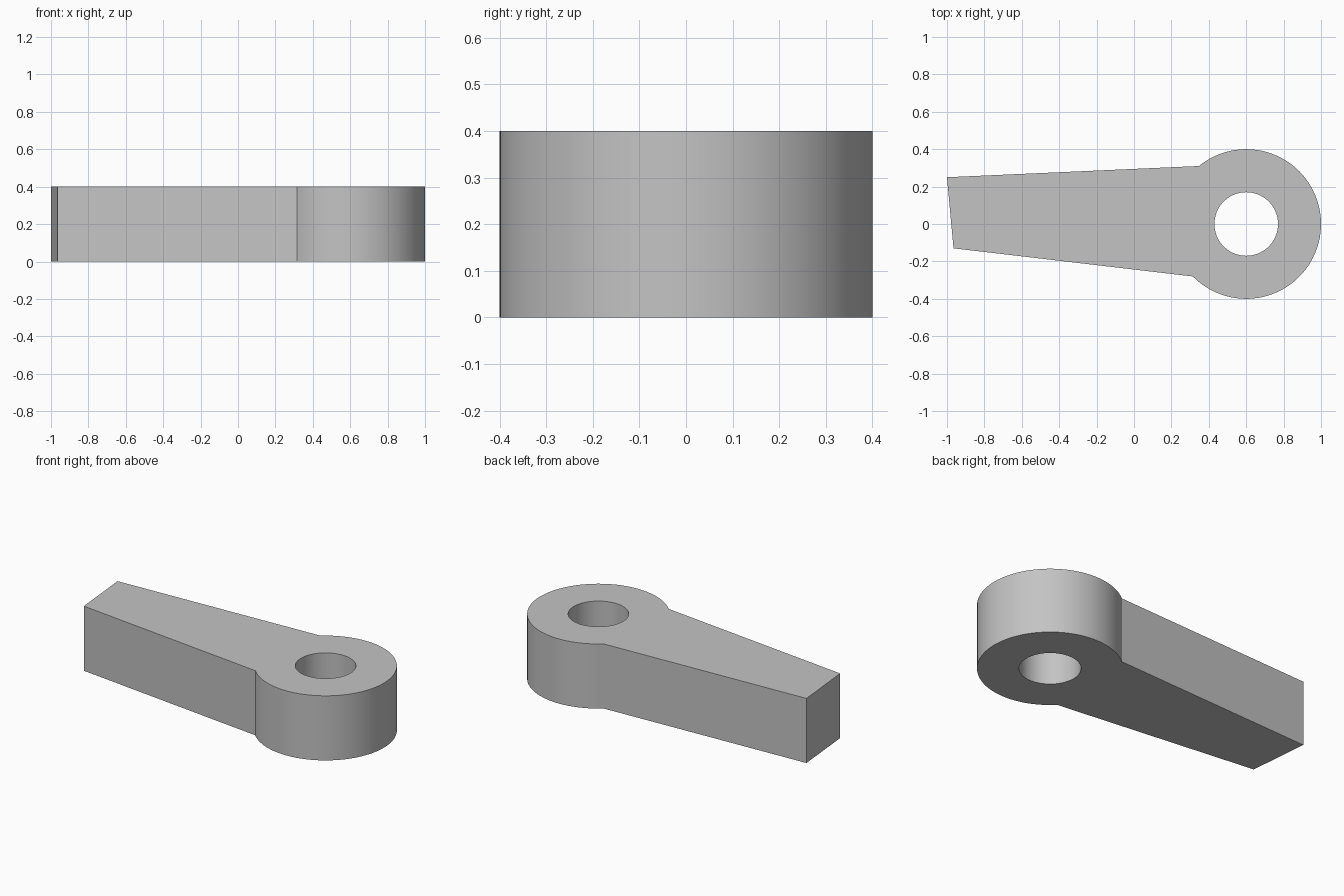
import bpy, bmesh
from math import cos, sin, radians
from mathutils import Vector

cube = bpy.data.objects.get("Cube")
if cube:
    bpy.data.objects.remove(cube, do_unlink=True)

HEIGHT = 0.4
EYE_X, EYE_R, HOLE_R = 0.6, 0.4, 0.17


def arc(radius, start, end, steps):
    """Points around the eye centre, from start to end in degrees."""
    angles = [radians(start + (end - start) * i / steps) for i in range(steps + 1)]
    return [(EYE_X + radius * cos(a), radius * sin(a)) for a in angles]


def add_loop(bm, points):
    verts = [bm.verts.new((x, y, 0)) for x, y in points]
    return [bm.edges.new((v, verts[(i + 1) % len(verts)])) for i, v in enumerate(verts)]


# Plain grey material
grey = bpy.data.materials.new("plain_grey")
grey.use_nodes = True
colour = (0.55, 0.55, 0.55, 1)
grey.diffuse_color = colour
grey.node_tree.nodes["Principled BSDF"].inputs["Base Color"].default_value = colour

# Outline: round eye running into the skewed, tapered arm, plus the bore
outline = arc(EYE_R, -135.5, 129.2, 72) + [(-1, 0.25), (-0.965, -0.13)]
bore = arc(HOLE_R, 0, 360, 64)[:-1]

bm = bmesh.new()
edges = add_loop(bm, outline) + add_loop(bm, bore)
bmesh.ops.triangle_fill(bm, edges=edges, use_beauty=True, normal=Vector((0, 0, 1)))

# Extrude the plate upwards into a solid
extruded = bmesh.ops.extrude_face_region(bm, geom=bm.faces[:], use_keep_orig=True)
top = [g for g in extruded["geom"] if isinstance(g, bmesh.types.BMVert)]
bmesh.ops.translate(bm, verts=top, vec=(0, 0, HEIGHT))
bmesh.ops.recalc_face_normals(bm, faces=bm.faces[:])

mesh = bpy.data.meshes.new("lever_arm")
bm.to_mesh(mesh)
bm.free()
mesh.materials.append(grey)
lever = bpy.data.objects.new("lever_arm", mesh)
bpy.context.collection.objects.link(lever)

# Smooth round walls, crisp rims and corners
bpy.ops.object.select_all(action="DESELECT")
lever.select_set(True)
bpy.context.view_layer.objects.active = lever
bpy.ops.object.shade_smooth_by_angle(angle=radians(30))
